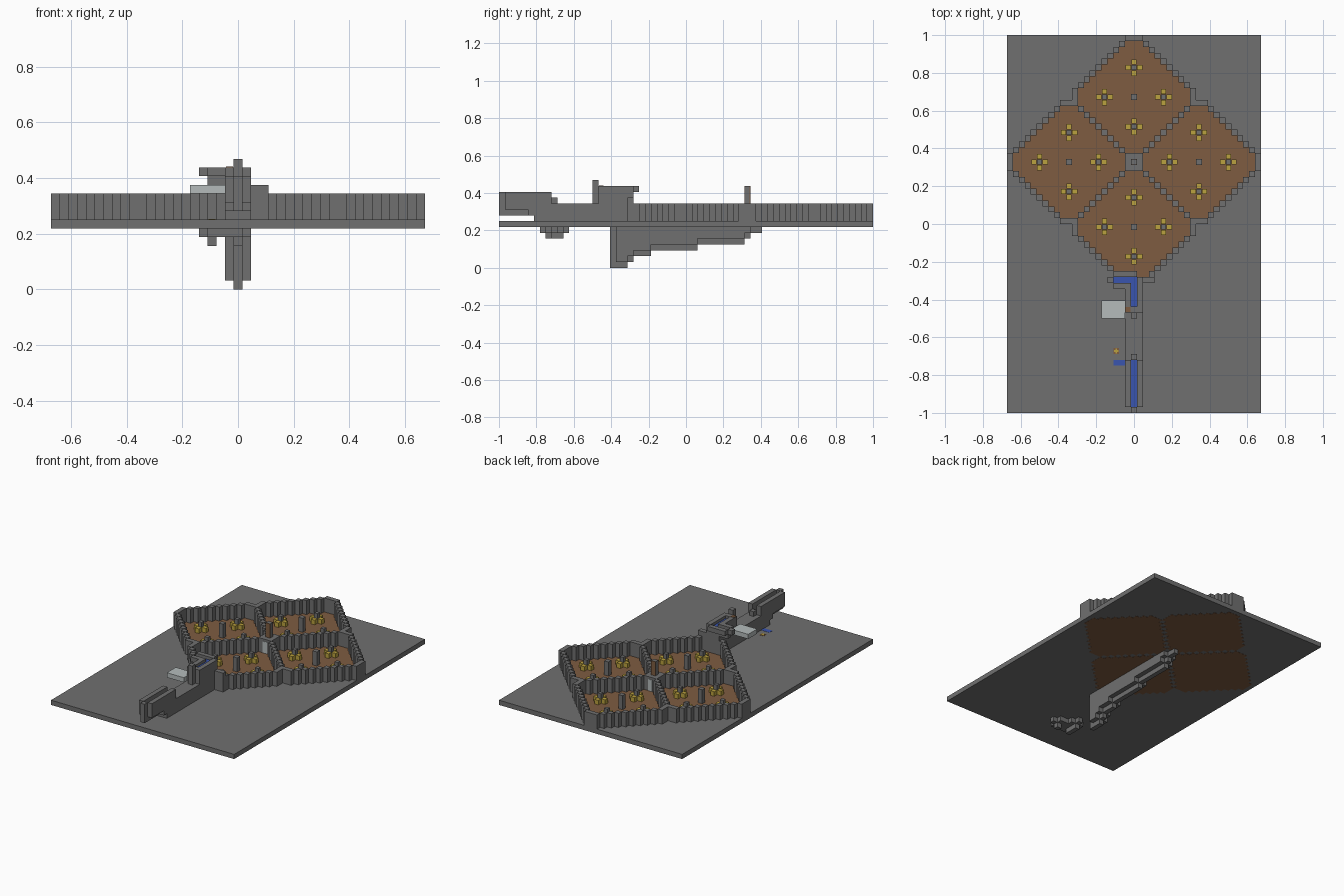
import bpy, bmesh
from mathutils import Matrix, Vector

if bpy.data.objects.get("Cube"):
    bpy.data.objects.remove(bpy.data.objects["Cube"])

U = 1 / 32  # one block
GROUND, TOP = 7, 8  # block heights of the slab


def material(name, rgb):
    m = bpy.data.materials.new(name)
    m.use_nodes = True
    m.diffuse_color = (*rgb, 1)
    m.node_tree.nodes["Principled BSDF"].inputs["Base Color"].default_value = (*rgb, 1)
    return m


stone = material("stone grey", (0.16, 0.16, 0.16))
soil = material("soil brown", (0.21, 0.107, 0.053))
gold = material("gold", (0.5, 0.36, 0.05))
water = material("water blue", (0.042, 0.091, 0.43))
pale = material("pale grey", (0.46, 0.5, 0.5))


def blocks(name, mat, boxes):
    """One object from boxes given as x0, x1, y0, y1, z0, z1 in blocks."""
    bm = bmesh.new()
    for x0, x1, y0, y1, z0, z1 in boxes:
        centre = Vector((x0 + x1, y0 + y1, z0 + z1)) * U / 2
        size = Vector((x1 - x0, y1 - y0, z1 - z0)) * U
        bmesh.ops.create_cube(bm, size=1, matrix=Matrix.Translation(centre) @ Matrix.Diagonal(size.to_4d()))
    mesh = bpy.data.meshes.new(name)
    bm.to_mesh(mesh)
    bm.free()
    mesh.materials.append(mat)
    ob = bpy.data.objects.new(name, mesh)
    bpy.context.collection.objects.link(ob)
    return ob


def cell(x, y, z0, z1, r=0.5):
    return (x - r, x + r, y - r, y + r, z0, z1)


# Ground slab
blocks("ground_slab", stone, [(-21.5, 21.5, -32, 32, GROUND, TOP)])

# Four octagonal fields with stepped walls, posts and crops
fields = [(0, 21.5), (-11, 10.5), (11, 10.5), (0, -0.5)]
wall_cells, soil_rows, posts, stems, petals = set(), [], [], [], []
for cx, cy in fields:
    for dx in range(-10, 11):
        for dy in range(-10, 11):
            total, reach = abs(dx) + abs(dy), max(abs(dx), abs(dy))
            if total == 11 or (reach == 10 and total <= 11):
                wall_cells.add((cx + dx, cy + dy))
    for dy in range(-9, 10):
        half = min(9, 10 - abs(dy)) + 0.5
        soil_rows.append((cx - half, cx + half, cy + dy - 0.5, cy + dy + 0.5, GROUND - 0.03, TOP + 0.03))
    posts.append(cell(cx, cy, TOP, 11))
    for sx, sy in ((5, 0), (-5, 0), (0, 5), (0, -5)):
        x, y = cx + sx, cy + sy
        stems.append(cell(x, y, TOP, 10, 0.4))
        for px, py in ((1, 0), (-1, 0), (0, 1), (0, -1)):
            petals.append(cell(x + px * 0.95, y + py * 0.95, TOP, 9, 0.45))
blocks("field_walls", stone, [cell(x, y, TOP, 11) for x, y in sorted(wall_cells)])
blocks("field_soil", soil, soil_rows)
blocks("field_posts", stone, posts)
blocks("crop_stems", stone, stems)
blocks("crop_petals", gold, petals)

# Central hub post and its pale side panels
blocks("hub_post", stone, [(-0.5, 0.5, 10.1, 10.9, TOP, 14)])
blocks("hub_post_boards", soil, [(-0.5, 0.5, y, y + 0.1, 11, 14) for y in (10, 10.9)])
blocks("hub_panels", pale, [(-0.5, 0.5, y, y + 0.1, TOP, 10.5) for y in (8.95, 11.95)])

# Causeway between the front trough and the fields
blocks("causeway", stone, [(-1.5, 1.5, -26, -9, TOP, 11)])

# Front trough: floor, side walls and end caps around a deep water slot
sides = [(x, x + 1, -31, -23, 10, 13) for x in (-1.5, 0.5)]
blocks("front_trough", stone, sides + [
    (-0.5, 0.5, -32, -27, 9, 10),
    (-0.5, 0.5, -32, -31, 10, 13),
    (-0.5, 0.5, -23, -22, 11, 12),
    (-1.5, 1.5, -27, -26, 9, 10),
])
blocks("front_trough_water", water, [(-0.5, 0.5, -31, -23, 10, 11.2)])

# Raised water tower with an L-shaped basin
blocks("tower_base", stone, [
    (-1.5, 1.5, -15, -9, 11, 13),
    (-3.5, -1.5, -10, -9, 12, 13),
    (1.5, 3.5, -10, -9, TOP, 12),
])
blocks("tower_rim", stone, [
    (0.5, 1.5, -14, -9, 13, 14),
    (-1.5, -0.5, -14, -10, 13, 14),
    (-1.5, 1.5, -15, -14, 13, 14),
    (-3.5, -1.5, -11, -10, 13, 14),
    (-4.5, -3.5, -10, -9, 13, 14),
    (-3.5, 0.5, -9, -8, 13, 14),
])
blocks("tower_post", stone, [(-0.5, 0.5, -16, -15, 11, 15)])
blocks("tower_water", water, [(-0.5, 0.5, -14, -9, 13, 13.4), (-3.5, -0.5, -10, -9, 13, 13.4)])
blocks("tower_board", soil, [(-1.4, -0.6, -14.9, -14.1, 14, 14.1)])

# Pale slab beside the tower
blocks("side_slab", pale, [(-5.5, -1.5, -16, -13, 11, 12)])

# Sunken water channel and lamp beside the causeway
blocks("ground_water", water, [(-3.5, -1.5, -24, -23, 7.5, TOP + 0.04)])
blocks("lamp_pit", soil, [cell(-3, -21.5, 7.5, TOP + 0.04)])
blocks("lamp_cross", gold, [
    (-3.4, -2.6, -21.65, -21.35, 7.5, TOP + 0.1),
    (-3.15, -2.85, -21.9, -21.1, 7.5, TOP + 0.1),
])
blocks("channel_underside", stone, [
    (-4.5, 1.5, -24, -23, 6, GROUND),
    (-3.5, 0.5, -25, -22, 6, GROUND),
    (-4.5, -1.5, -22, -21, 6, GROUND),
    (-3.5, -2.5, -23, -20, 6, GROUND),
    (-3.5, -2.5, -24, -21, 5, 6),
    (-0.5, 0.5, -24, -23, 5, 6),
])

# Stepped keel under the slab, its flanks one block higher than its middle
keel, start = [], -13
for z, end in enumerate((-10, -9, -6, 2, 10, 11, 13)):
    keel.append((-0.5, 0.5, start, end, z, GROUND))
    if z < 6:
        flank_start = max(start, -12)
        keel += [(x, x + 1, flank_start, end, z + 1, GROUND) for x in (-1.5, 0.5)]
    start = end
blocks("keel", stone, keel)
